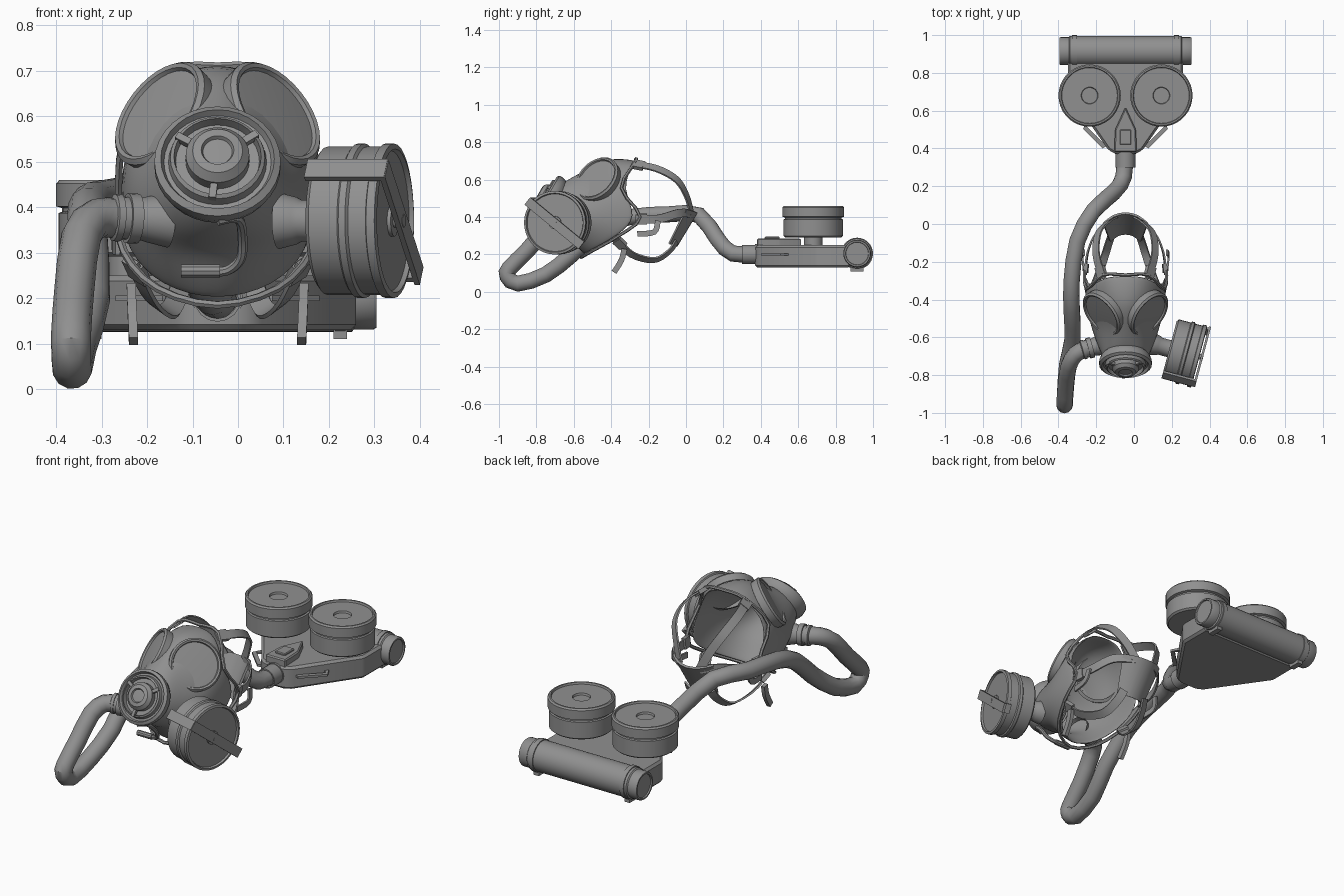
import bpy, bmesh, math
from mathutils import Vector as V

if "Cube" in bpy.data.objects:
    bpy.data.objects.remove(bpy.data.objects["Cube"])

X0 = -0.045          # mask and pack share this centre plane; all coordinates are relative to it
rubber = bpy.data.materials.new("dark_rubber")
rubber.diffuse_color = (0.28, 0.28, 0.28, 1)
rubber.use_nodes = True
rubber.node_tree.nodes["Principled BSDF"].inputs["Base Color"].default_value = rubber.diffuse_color


def finish(name, bm, angle=35):
    bmesh.ops.remove_doubles(bm, verts=bm.verts, dist=1e-5)
    bmesh.ops.recalc_face_normals(bm, faces=bm.faces)
    me = bpy.data.meshes.new(name)
    bm.to_mesh(me)
    bm.free()
    me.materials.append(rubber)
    ob = bpy.data.objects.new(name, me)
    bpy.context.collection.objects.link(ob)
    ob.location.x = X0
    bpy.ops.object.select_all(action='DESELECT')
    ob.select_set(True)
    bpy.context.view_layer.objects.active = ob
    bpy.ops.object.shade_smooth_by_angle(angle=math.radians(angle))
    return ob


def skin(bm, rings, loop=False, caps=True):
    rows = [[bm.verts.new(p) for p in r] for r in rings]
    n = len(rows[0])
    for a, b in zip(rows, rows[1:] + rows[:1] if loop else rows[1:]):
        for i in range(n):
            bm.faces.new((a[i], a[(i + 1) % n], b[(i + 1) % n], b[i]))
    if caps and not loop:
        bm.faces.new(rows[0])
        bm.faces.new(rows[-1])


def lathe(name, profile, loc, axis, segs=28):
    q = V(axis).to_track_quat('Z', 'Y')
    rings = [[V(loc) + q @ V((max(r, 1e-7) * math.cos(2 * math.pi * i / segs),
              max(r, 1e-7) * math.sin(2 * math.pi * i / segs), h)) for i in range(segs)] for r, h in profile]
    bm = bmesh.new()
    skin(bm, rings, caps=False)
    return finish(name, bm)


def smooth_path(pts, sub, loop=False):
    pts = [V(p) for p in pts]
    n, out = len(pts), []
    for i in range(n if loop else n - 1):
        k = [(i + d) % n if loop else min(max(i + d, 0), n - 1) for d in (-1, 0, 1, 2)]
        a, b, c, d = (pts[j] for j in k)
        for s in range(sub):
            t = s / sub
            out.append(0.5 * (2 * b + (c - a) * t + (2 * a - 5 * b + 4 * c - d) * t * t
                              + (3 * b - a - 3 * c + d) * t ** 3))
    return out if loop else out + [pts[-1]]


def sweep(name, pts, section, normal=None, sub=4, loop=False):
    """Section is (side, normal) pairs; without a normal function the frame is carried along."""
    path = smooth_path(pts, sub, loop)
    n, rings, prev = len(path), [], V((0.31, 0.2, 0.93))
    for i, p in enumerate(path):
        a = path[(i - 1) % n if loop else max(i - 1, 0)]
        b = path[(i + 1) % n if loop else min(i + 1, n - 1)]
        t = (b - a).normalized()
        h = normal(p) if normal else prev
        h = (h - t * h.dot(t)).normalized()
        prev, side = h, t.cross(h)
        rings.append([p + side * u + h * v for u, v in section])
    bm = bmesh.new()
    skin(bm, rings, loop)
    return finish(name, bm)


def circle(r, n=12):
    return [(r * math.cos(2 * math.pi * i / n), r * math.sin(2 * math.pi * i / n)) for i in range(n)]


def flat(w, t):
    return [(-w / 2, -t / 2), (w / 2, -t / 2), (w / 2, t / 2), (-w / 2, t / 2)]


def prism(name, half, z0, z1, bevel=0.01):
    out = [V((x, y, 0)) for x, y in half] + [V((-x, y, 0)) for x, y in reversed(half) if x > 0]
    bm = bmesh.new()
    skin(bm, [[p + V((0, 0, z)) for p in out] for z in (z0, z1)])
    bmesh.ops.bevel(bm, geom=bm.edges[:], offset=bevel, segments=1, affect='EDGES')
    return finish(name, bm)


def flip(pts, s):
    return [(p[0] * s, *p[1:]) for p in pts]


# mask shell: half rings from brow to chin, from the open back edge to the nose
voice_n = V((0, -0.87, 0.5)).normalized()
voice_c = V((0, -0.735, 0.495))
halves = [
    [(0, -.27, .71), (.12, -.27, .695), (.205, -.345, .555), (.218, -.245, .40), (.205, -.36, .30), (.13, -.50, .22), (0, -.56, .185)],
    [(0, -.42, .73), (.10, -.43, .695), (.205, -.43, .55), (.217, -.42, .42), (.195, -.46, .32), (.12, -.56, .26), (0, -.60, .235)],
    [(0, -.53, .67), (.07, -.53, .625), (.155, -.525, .52), (.19, -.54, .43), (.17, -.57, .35), (.10, -.62, .31), (0, -.64, .30)],
    [(0, -.63, .605), (.07, -.63, .59), (.13, -.635, .51), (.15, -.65, .43), (.13, -.67, .37), (.075, -.70, .34), (0, -.71, .335)],
]
up = V((0, 0.5, 0.87)).normalized()
halves.append([tuple(voice_c - voice_n * 0.02 + V((1, 0, 0)) * 0.115 * math.sin(a) + up * 0.115 * math.cos(a))
               for a in (math.pi * i / 6 for i in range(7))])
rings = [[V(p) for p in h] + [V((-p[0], p[1], p[2])) for p in h[5:0:-1]] for h in halves]
bm = bmesh.new()
skin(bm, rings, caps=False)
mask = finish("mask_shell", bm, 60)
m = mask.modifiers.new("thickness", 'SOLIDIFY')
m.thickness, m.offset = 0.014, -1
m = mask.modifiers.new("round", 'SUBSURF')
m.levels = m.render_levels = 2
head = V((0, -0.2, 0.42))
strap_out = lambda p: V(((p.x - head.x) * 1.5, p.y - head.y, p.z - head.z))
sweep("face_seal_rim", rings[0], circle(0.009, 6), sub=3, loop=True)

# front voice valve with stepped rings and a cap
lathe("voice_valve", [(.115, -.05), (.132, -.03), (.139, -.01), (.139, .012), (.125, .022), (.118, .008), (.108, .008),
                      (.104, .028), (.096, .034), (.092, .012), (.07, .012), (.07, .04), (.055, .058),
                      (.036, .062), (.032, .054), (0, .056)], voice_c, voice_n, 32)
for i, a in enumerate((0.6, 2.6, 4.6)):
    d = V((1, 0, 0)) * math.cos(a) + up * math.sin(a)
    sweep(f"valve_spoke_{i}", [voice_c + voice_n * .028 + d * .06, voice_c + voice_n * .028 + d * .105],
          flat(.016, .016), lambda p: voice_n, sub=1)

# eyepieces
for s, side in ((-1, "left"), (1, "right")):
    lathe("eyepiece_" + side, [(.112, -.035), (.129, -.03), (.133, .006), (.124, .016), (.115, .013),
                               (.112, .004), (0, .010)], (.123 * s, -.475, .603), (.67 * s, -.52, .52), 32)

# drinking tube under the valve
sweep("drink_tube", [(.0, -.79, .37), (.045, -.77, .375), (.055, -.72, .33), (.05, -.69, .285), (.02, -.67, .26),
                     (-.02, -.67, .26)], circle(.011, 8))
lathe("drink_coupling", [(0, 0), (.015, 0), (.015, .085), (0, .085)], (-.08, -.67, .26), (1, 0, 0), 10)

# cheek canister with clamp bar
ax, cu = V((.966, -.258, 0)), V((.258, .966, 0))
cb = V((.232, -.66, .37))
lathe("cheek_socket", [(.062, -.10), (.052, -.06), (.046, -.05), (.046, .01)], cb, ax)
lathe("cheek_canister", [(0, 0), (.15, 0), (.163, .01), (.163, .075), (.17, .08), (.17, .095), (.163, .10),
                         (.163, .14), (.17, .143), (.17, .162), (.158, .165), (.154, .155), (0, .155)], cb, ax, 36)
lathe("cheek_canister_hub", [(.035, .15), (.035, .163), (.015, .163), (.015, .185), (0, .185)], cb, ax, 12)
bd = (cu * .78 + V((0, 0, -.62))).normalized()
sweep("clamp_bar", [cb + ax * .178 - bd * .185, cb + ax * .178 + bd * .195], flat(.05, .012), lambda p: ax, sub=1)
sweep("clamp_arm", [cb - bd * .18, cb + ax * .182 - bd * .18], flat(.05, .014), lambda p: bd, sub=1)
sweep("clamp_lip", [cb + ax * .14 + bd * .178, cb + ax * .182 + bd * .178], flat(.05, .014), lambda p: bd, sub=1)

# breathing hose looping from the left cheek back to the pack
lathe("hose_socket", [(.06, -.08), (.05, -.03), (.045, -.01), (.055, -.01), (.055, .015), (.047, .015),
                      (.047, .03), (.052, .03), (.052, .045), (.04, .05)], (-.185, -.655, .375), (-.96, -.26, .05), 20)
sweep("breathing_hose", [(-.22, -.665, .375), (-.265, -.69, .375), (-.30, -.75, .335), (-.315, -.85, .22), (-.322, -.945, .125),
                         (-.322, -.955, .085), (-.32, -.90, .044), (-.31, -.75, .092), (-.28, -.61, .20),
                         (-.285, -.45, .34), (-.285, -.30, .40), (-.255, -.09, .415), (-.17, .07, .41),
                         (-.06, .17, .28), (-.01, .25, .205), (0, .40, .20)], circle(.044, 12), sub=2)

# head harness
for s, side in ((-1, "left"), (1, "right")):
    straps = {
        "top_strap": [(.12, -.29, .685), (.155, -.16, .66), (.145, -.05, .60), (.10, .005, .51), (.06, .03, .42)],
        "middle_strap": [(.212, -.27, .39), (.20, -.15, .39), (.15, -.04, .42), (.06, .03, .42)],
        "lower_strap": [(.19, -.38, .285), (.15, -.29, .20), (.11, -.17, .17), (.085, -.09, .215), (.07, -.05, .27)],
    }
    for name, pts in straps.items():
        sweep(f"{name}_{side}", flip(pts, s), flat(.045, .009), strap_out)
        a, b = V(flip(pts, s)[0]), V(flip(pts, s)[1])
        sweep(f"{name}_buckle_{side}", [a.lerp(b, .1), a.lerp(b, .5)], flat(.056, .022), strap_out, sub=1)
    sweep("strap_tail_" + side, flip([(.19, -.33, .23), (.188, -.345, .17), (.185, -.385, .105)], s),
          flat(.03, .02), lambda p: V((1, 0, 0)))
    sweep("side_tail_" + side, flip([(.22, -.15, .38), (.228, -.17, .32), (.22, -.26, .31)], s),
          flat(.03, .01), lambda p: V((1, 0, 0)))
# curved pad cupping the lower back of the head
sweep("harness_pad", [(-.10, -.045, .35), (-.055, -.01, .34), (0, .003, .335), (.055, -.01, .34), (.10, -.045, .35)],
      flat(.21, .012), lambda p: V((p.x * 5, .83, -.5)), sub=2)

# filter pack body
prism("pack_body", [(.05, .37), (.09, .39), (.305, .70), (.305, .88)], .13, .25, .012)
prism("pack_ridge", [(.06, .38), (.055, .50), (.0, .62)], .23, .285, .006)
prism("pack_latch", [(.03, .42), (.03, .50)], .27, .295, .004)
lathe("pack_hose_collar", [(.045, 0), (.052, 0), (.052, .07), (.056, .07), (.056, .12)], (0, .30, .20), (0, 1, 0), 16)
for s, side in ((-1, "left"), (1, "right")):
    sweep("pack_handle_" + side, flip([(.09, .43, .2), (.115, .41, .2), (.215, .51, .2), (.19, .545, .2)], s),
          flat(.022, .012), lambda p: V((0, 0, 1)), sub=1)
    lathe("pack_filter_" + side, [(0, -.05), (.05, -.05), (.05, 0), (.15, 0), (.16, .008), (.16, .095), (.152, .098),
                                  (.152, .106), (.165, .11), (.165, .16), (.158, .168), (.15, .168), (.147, .158),
                                  (.045, .158), (.042, .148), (0, .148)], (.19 * s, .68, .292), (0, 0, 1), 36)
    # straps clamping the rear cylinder
    lathe("cylinder_band_" + side, [(.075, -.012), (.085, -.012), (.085, .012), (.075, .012)],
          (.27 * s, .915, .205), (1, 0, 0), 28)
    sweep("band_clip_" + side, [(.27 * s, .88, .12), (.27 * s, .95, .12)], flat(.03, .02),
          lambda p: V((0, 0, 1)), sub=1)

# rear cylinder
lathe("rear_cylinder", [(0, -.343), (.06, -.343), (.062, -.35), (.07, -.35), (.074, -.343), (.074, -.30), (.08, -.295),
                        (.08, .295), (.074, .30), (.074, .343), (.07, .35), (.062, .35), (.06, .343), (0, .343)],
      (0, .915, .205), (1, 0, 0), 28)
